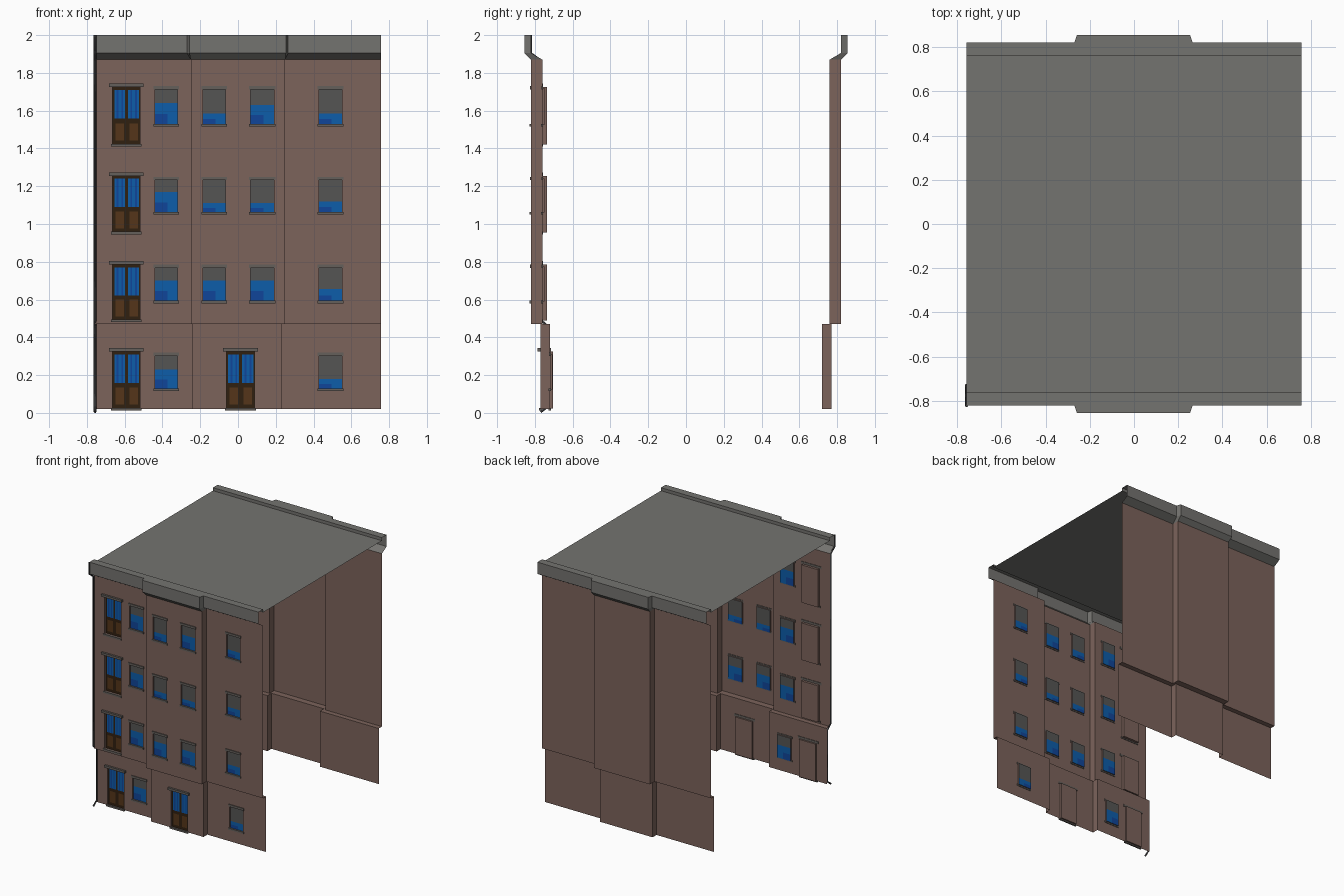
import bpy, bmesh

if "Cube" in bpy.data.objects:
    bpy.data.objects.remove(bpy.data.objects["Cube"])

W = 0.757  # half width of the building


def material(name, rgb):
    m = bpy.data.materials.new(name)
    m.diffuse_color = (*rgb, 1)
    m.use_nodes = True
    m.node_tree.nodes["Principled BSDF"].inputs["Base Color"].default_value = m.diffuse_color
    return m


WALL = material("brown wall", (0.20, 0.125, 0.105))
GREY = material("roof grey", (0.175, 0.172, 0.16))
TRIM = material("stone trim", (0.13, 0.115, 0.105))
BLUE = material("light blue glass", (0.004, 0.11, 0.40))
DEEP = material("deep blue glass", (0.005, 0.06, 0.32))
SHADE = material("window blind", (0.09, 0.09, 0.088))
DARK = material("dark wood", (0.03, 0.014, 0.005))
WOOD = material("panel wood", (0.09, 0.036, 0.010))
IRON = material("drain pipe iron", (0.035, 0.035, 0.037))


def make(name, polys, mat):
    """One object from a list of polygons (corner lists)."""
    bm = bmesh.new()
    for p in polys:
        bm.faces.new([bm.verts.new(c) for c in p])
    bmesh.ops.remove_doubles(bm, verts=bm.verts, dist=1e-5)
    me = bpy.data.meshes.new(name)
    bm.to_mesh(me)
    bm.free()
    me.materials.append(mat)
    ob = bpy.data.objects.new(name, me)
    bpy.context.collection.objects.link(ob)
    return ob


def rect(x0, x1, z0, z1, y):
    return [(x0, y, z0), (x1, y, z0), (x1, y, z1), (x0, y, z1)]


def box(x0, x1, y0, y1, z0, z1):
    a, b = rect(x0, x1, z0, z1, y0), rect(x0, x1, z0, z1, y1)
    sides = [[a[i], b[i], b[(i + 1) % 4], a[(i + 1) % 4]] for i in range(4)]
    return [a, b[::-1]] + sides


def panel(x0, x1, z0, z1, y, holes):
    """Flat wall with recessed openings (x0, x1, z0, z1, depth, closed)."""
    xs = sorted({x0, x1, *[v for h in holes for v in h[:2]]})
    zs = sorted({z0, z1, *[v for h in holes for v in h[2:4]]})
    out = []
    for a, b in zip(xs, xs[1:]):
        for c, d in zip(zs, zs[1:]):
            if not any(h[0] < (a + b) / 2 < h[1] and h[2] < (c + d) / 2 < h[3] for h in holes):
                out.append(rect(a, b, c, d, y))
    for a, b, c, d, depth, closed in holes:
        sides = box(a, b, y, y + depth, c, d)[2:]
        out += [s[::-1] for s in sides]
        if closed:
            out.append(rect(a, b, c, d, y + depth))
    return out


def plan(ys, yb, left, right, slope, z):
    """Stepped outline of a facade: side, bay, side."""
    return [(-W, ys, z), (left, ys, z), (left + slope, yb, z),
            (right - slope, yb, z), (right, ys, z), (W, ys, z)]


def skin(lo, hi, strips=range(5)):
    return [[lo[i], lo[i + 1], hi[i + 1], hi[i]] for i in strips]


def mirror(polys):
    return [[(x, -y, z) for x, y, z in p][::-1] for p in polys]


# Facade outlines by height
g0, g1 = (plan(-0.72, -0.77, -0.24, 0.23, 0, z) for z in (0.02, 0.47))
u0, u1 = (plan(-0.76, -0.82, -0.25, 0.25, 0, z) for z in (0.47, 1.87))
c0, c1 = (plan(-0.82, -0.855, -0.27, 0.265, 0.012, z) for z in (1.905, 2.0))

# Openings: x range per column, z range per storey, blind bottom per window
doors, windows = [], []
DOOR_Z = [(0.022, 0.325), (0.49, 0.785), (0.955, 1.255), (1.42, 1.725)]
WIN_Z = [(0.125, 0.31), (0.59, 0.775), (1.06, 1.24), (1.525, 1.72)]
COLS = [(-0.44, -0.32, (0.23, 0.70, 1.17, 1.64)),
        (-0.185, -0.065, (None, 0.70, 1.11, 1.585)),
        (0.065, 0.19, (None, 0.70, 1.11, 1.63)),
        (0.43, 0.55, (0.18, 0.655, 1.12, 1.585))]
for z0, z1 in DOOR_Z:
    doors.append((-0.665, -0.518, z0, z1))
doors.append((-0.062, 0.087, *DOOR_Z[0]))
for x0, x1, blinds in COLS:
    for (z0, z1), b in zip(WIN_Z, blinds):
        if b:
            windows.append((x0, x1, z0, z1, b))


def wall_y(x, z):
    bay = abs(x) < 0.24
    return (-0.77 if bay else -0.72) if z < 0.47 else (-0.82 if bay else -0.76)


def depth_of(z):
    return 0.016 if z < 0.47 else 0.024


# Front walls with openings
front = skin(g0, g1, (1, 3)) + skin(u0, u1, (1, 3)) + skin(g1, u0)
for lo, hi in ((g0, g1), (u0, u1)):
    for i in (0, 2, 4):
        x0, y, z0 = lo[i]
        x1, z1 = lo[i + 1][0], hi[i][2]
        holes = [(*d, depth_of(d[2]), True) for d in doors]
        holes += [(*w[:4], 0.012, False) for w in windows]
        holes = [h for h in holes if x0 < h[0] < x1 and z0 <= h[2] < z1]
        front += panel(x0, x1, z0, z1, y, holes)
make("front_wall", front, WALL)

# Plain back wall
make("back_wall", mirror(skin(g0, g1) + skin(g1, u0) + skin(u0, u1)), WALL)

# Cornice and parapet, front and back, with flat cap and inner lip
ROOF_Z = 1.975
cap = [*c1, (W, -0.76, 2.0), (-W, -0.76, 2.0)]
lip = rect(-W, W, ROOF_Z, 2.0, -0.76)[::-1]
parapet = skin(u1, c0) + skin(c0, c1) + [cap, lip]
make("front_parapet", parapet, GREY)
make("back_parapet", mirror(parapet), GREY)

# Roof slab
make("roof", [[(-W, -0.76, ROOF_Z), (W, -0.76, ROOF_Z), (W, 0.76, ROOF_Z), (-W, 0.76, ROOF_Z)]], GREY)

# Windows: blind above, two-tone glass below, lintel and sill
blind, glass, deep, trim, sills = [], [], [], [], []
for x0, x1, z0, z1, b in windows:
    wy = wall_y((x0 + x1) / 2, z0)
    y = wy + 0.012
    mid, xm = z0 + (b - z0) * 0.5, x0 + (x1 - x0) * 0.55
    blind.append(rect(x0, x1, b, z1, y))
    glass += [rect(x0, x1, mid, b, y), rect(xm, x1, z0, mid, y)]
    deep.append(rect(x0, xm, z0, mid, y))
    trim += box(x0 - 0.008, x1 + 0.008, wy - 0.006, wy + 0.004, z1 - 0.008, z1 + 0.010)
    sills += box(x0 - 0.008, x1 + 0.008, wy - 0.008, wy + 0.004, z0 - 0.010, z0 + 0.004)
make("window_blinds", blind, SHADE)
make("window_glass", glass, BLUE)
make("window_glass_deep", deep, DEEP)

# Doors: dark frame, two leaves with curtained glass over wood panels
frame, curtain, folds, panels = [], [], [], []
for x0, x1, z0, z1 in doors:
    wy = wall_y((x0 + x1) / 2, z0)
    y = wy + depth_of(z0) - 0.003
    h, w = z1 - z0, (x1 - x0) / 2
    frame.append(rect(x0, x1, z0, z1, y))
    for k in (0, 1):
        a, b = x0 + k * w + 0.010, x0 + (k + 1) * w - 0.006
        curtain.append(rect(a, b, z0 + 0.45 * h, z1 - 0.015, y - 0.001))
        for t in (0.2, 0.65):
            f = a + (b - a) * t
            folds.append(rect(f, f + 0.010, z0 + 0.45 * h, z1 - 0.015, y - 0.002))
        panels.append(rect(a + 0.006, b - 0.006, z0 + 0.07 * h, z0 + 0.37 * h, y - 0.001))
    trim += box(x0 - 0.018, x1 + 0.018, wy - 0.016, wy + 0.004, z1, z1 + 0.018)
    sills += box(x0 - 0.008, x1 + 0.008, wy - 0.008, wy + 0.004, z0 - 0.010, z0 + 0.004)
make("door_frames", frame, DARK)
make("door_curtains", curtain, BLUE)
make("door_curtain_folds", folds, DEEP)
make("door_panels", panels, WOOD)
make("lintels", trim, TRIM)
make("sills", sills, TRIM)

# Drain pipe following the left edge of the facade
cu = bpy.data.curves.new("drain_pipe", "CURVE")
cu.dimensions = "3D"
cu.bevel_depth = 0.007
cu.bevel_resolution = 1
cu.use_fill_caps = True
path = [(-0.77, 0.005), (-0.728, 0.035), (-0.728, 0.455), (-0.767, 0.49),
        (-0.767, 1.865), (-0.822, 1.905), (-0.822, 2.0)]
sp = cu.splines.new("POLY")
sp.points.add(len(path) - 1)
for p, (y, z) in zip(sp.points, path):
    p.co = (-0.757, y, z, 1)
cu.materials.append(IRON)
bpy.context.collection.objects.link(bpy.data.objects.new("drain_pipe", cu))
